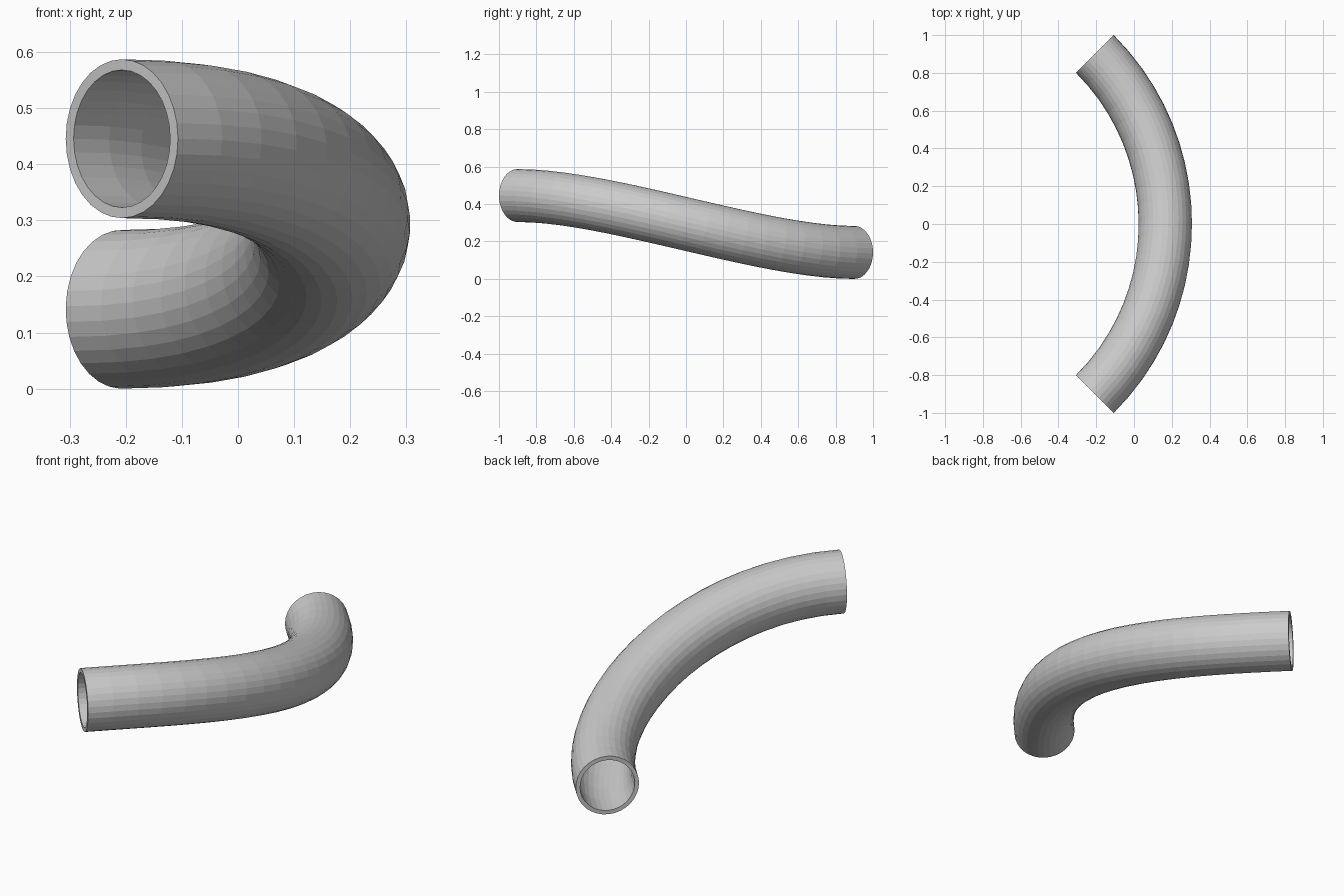
import bpy
import math
from mathutils import Vector

if "Cube" in bpy.data.objects:
    bpy.data.objects.remove(bpy.data.objects["Cube"])

RADIUS = 0.1415      # outer pipe radius
WALL = 0.019
END_Y = 0.90
END_X = -0.207
Z_FRONT, Z_BACK = 0.4455, 0.1415
BEND = END_Y * math.sqrt(2)               # quarter-circle bend in plan
HANDLE = BEND * 0.5523 / math.sqrt(2)     # handle offset along x and y

# Centre line: quarter arc seen from above, easing down from front to back
curve = bpy.data.curves.new("pipe_path", "CURVE")
curve.dimensions = "3D"
curve.resolution_u = 20
curve.bevel_depth = RADIUS
curve.bevel_resolution = 14
curve.use_fill_caps = False
spline = curve.splines.new("BEZIER")
spline.bezier_points.add(1)
for point, y, z, side in zip(spline.bezier_points, (-END_Y, END_Y), (Z_FRONT, Z_BACK), (1, -1)):
    pos = Vector((END_X, y, z))
    inward = Vector((HANDLE, HANDLE * side, 0))
    point.handle_left_type = point.handle_right_type = "FREE"
    point.co = pos
    point.handle_right = pos + inward * side
    point.handle_left = pos - inward * side

path = bpy.data.objects.new("pipe_path", curve)
bpy.context.collection.objects.link(path)

# Turn the swept tube into a mesh and give it a wall
bpy.context.view_layer.update()
mesh = bpy.data.meshes.new_from_object(path.evaluated_get(bpy.context.evaluated_depsgraph_get()))
bpy.data.objects.remove(path)
for face in mesh.polygons:
    face.use_smooth = False
pipe = bpy.data.objects.new("curved_pipe", mesh)
bpy.context.collection.objects.link(pipe)
shell = pipe.modifiers.new("wall", "SOLIDIFY")
shell.thickness = WALL
shell.offset = -1
